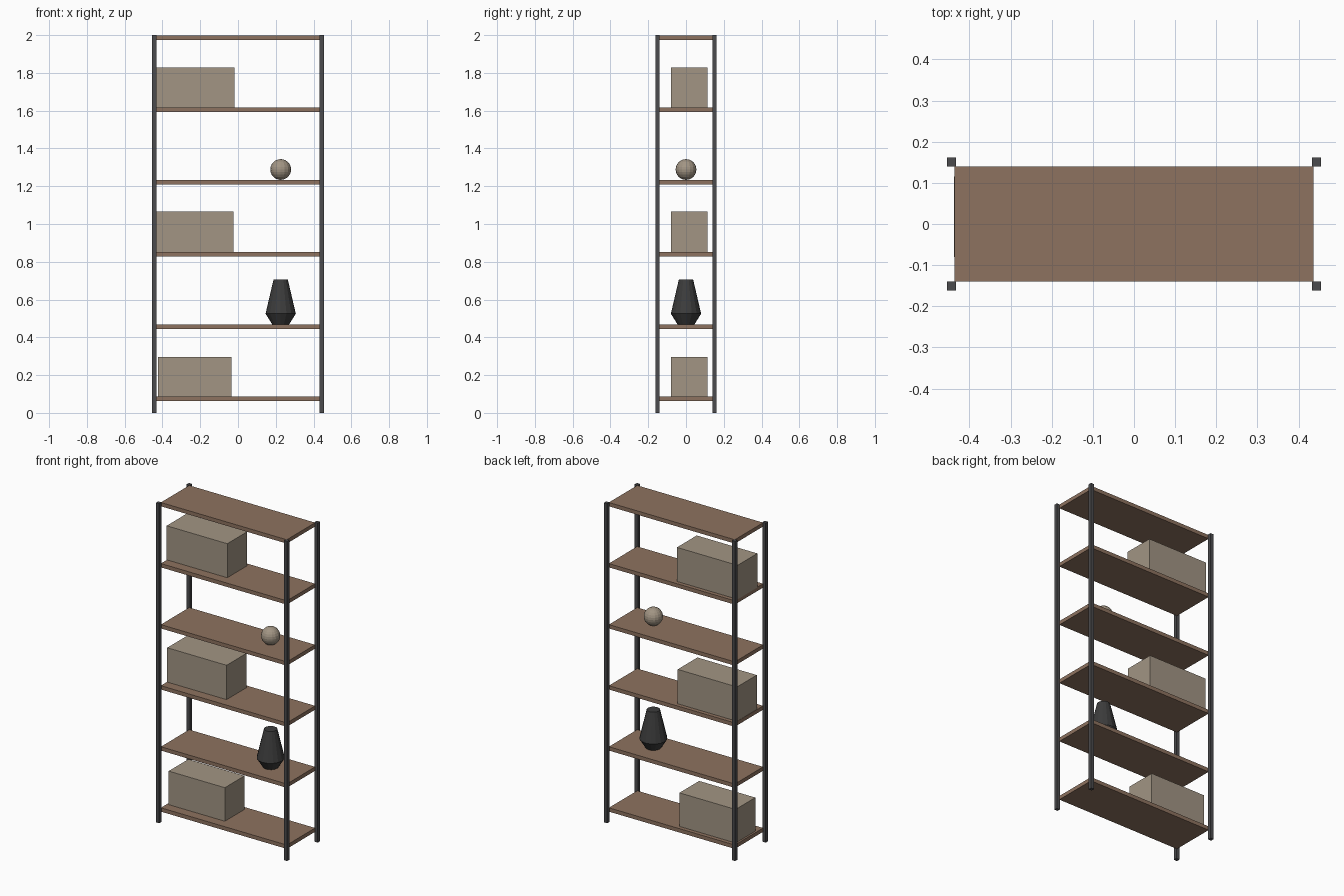
import bpy, bmesh, math

if "Cube" in bpy.data.objects:
    bpy.data.objects.remove(bpy.data.objects["Cube"])


def material(name, rgb):
    m = bpy.data.materials.new(name)
    m.diffuse_color = (*rgb, 1)
    m.use_nodes = True
    m.node_tree.nodes["Principled BSDF"].inputs["Base Color"].default_value = m.diffuse_color
    return m


WOOD = material("wood", (0.27, 0.17, 0.115))
METAL = material("dark_metal", (0.07, 0.07, 0.075))
CARD = material("box_fabric", (0.36, 0.30, 0.23))
CERAMIC = material("dark_ceramic", (0.045, 0.045, 0.045))


def box(name, lo, hi, mat):
    size = [b - a for a, b in zip(lo, hi)]
    mid = [(a + b) / 2 for a, b in zip(lo, hi)]
    bpy.ops.mesh.primitive_cube_add(size=1, location=mid)
    ob = bpy.context.object
    ob.name = name
    for v in ob.data.vertices:
        v.co = [c * s for c, s in zip(v.co, size)]
    ob.data.materials.append(mat)
    return ob


def lathe(name, profile, loc, sides, mat):
    # Closed solid of revolution from (radius, z) points
    bm = bmesh.new()
    rings = [[bm.verts.new((r * math.cos(2 * math.pi * i / sides),
                            r * math.sin(2 * math.pi * i / sides), z))
              for i in range(sides)] for r, z in profile]
    for a, b in zip(rings, rings[1:]):
        for i in range(sides):
            j = (i + 1) % sides
            bm.faces.new((a[i], a[j], b[j], b[i]))
    bm.faces.new(rings[0][::-1])
    bm.faces.new(rings[-1])
    me = bpy.data.meshes.new(name)
    bm.to_mesh(me)
    bm.free()
    ob = bpy.data.objects.new(name, me)
    ob.location = loc
    bpy.context.collection.objects.link(ob)
    me.materials.append(mat)
    return ob


# Corner posts
P = 0.011
for sx, side in ((-1, "left"), (1, "right")):
    for sy, face in ((-1, "front"), (1, "back")):
        x, y = sx * 0.443, sy * 0.151
        box(f"{face}_{side}_post", (x - P, y - P, 0), (x + P, y + P, 2), METAL)

# Six shelves
tops = [0.087 + 0.3822 * i for i in range(6)]
for i, z in enumerate(tops):
    box(f"shelf_{i + 1}", (-0.436, -0.14, z - 0.024), (0.436, 0.14, z), WOOD)

# Storage boxes
for level, x0, x1, h in ((0, -0.424, -0.035, 0.21),
                         (2, -0.434, -0.023, 0.215),
                         (4, -0.438, -0.018, 0.213)):
    z = tops[level]
    box(f"storage_box_{level + 1}", (x0, -0.08, z), (x1, 0.115, z + h), CARD)

# Vase
lathe("vase", [(0.045, 0), (0.08, 0.056), (0.038, 0.236)],
      (0.226, 0, tops[1]), 16, CERAMIC)

# Decorative ball
bpy.ops.mesh.primitive_uv_sphere_add(segments=16, ring_count=12, radius=0.055,
                                     location=(0.226, 0, tops[3] + 0.055))
ball = bpy.context.object
ball.name = "ball"
ball.data.materials.append(CARD)
